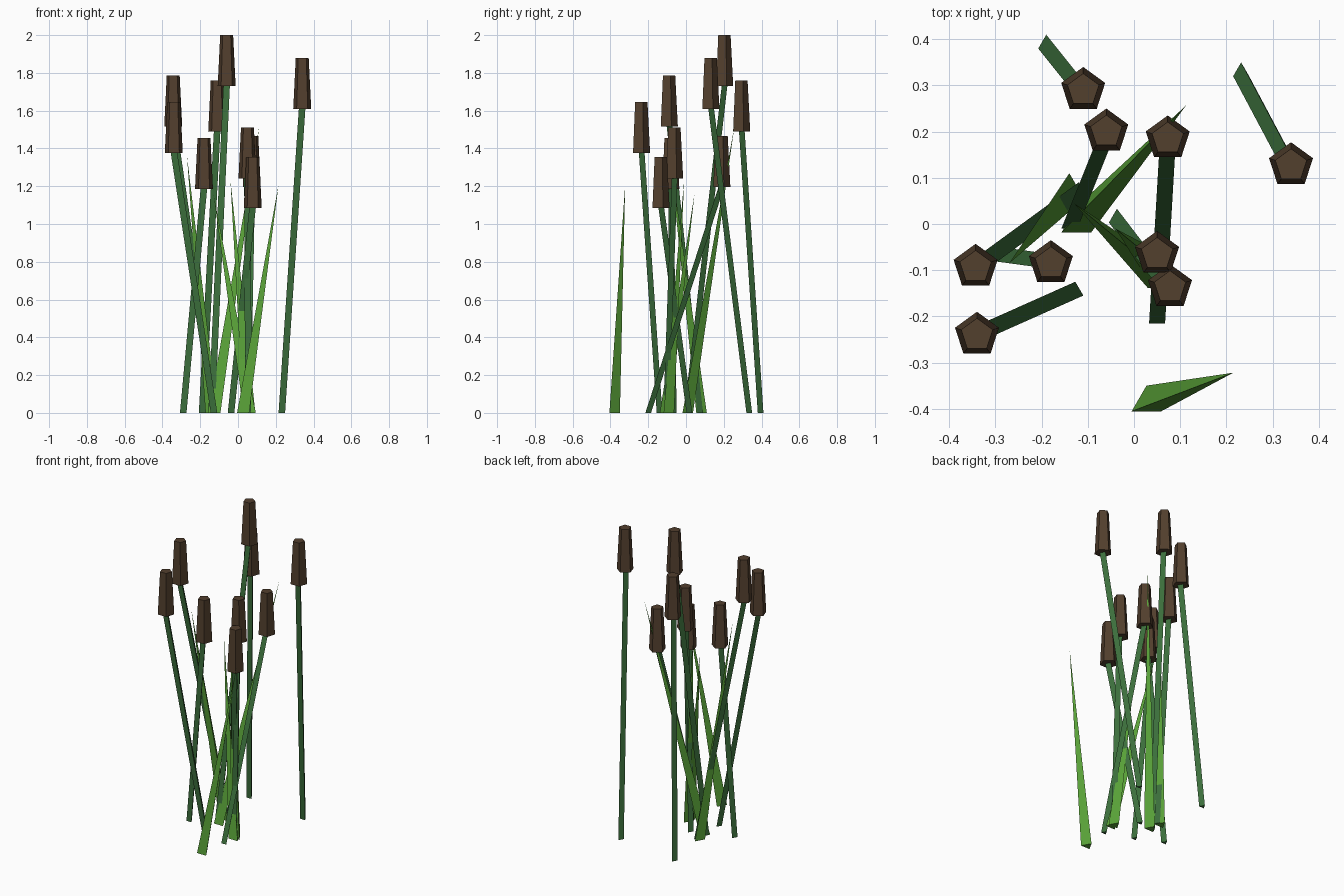
import bpy, bmesh
from math import cos, sin, pi

if "Cube" in bpy.data.objects:
    bpy.data.objects.remove(bpy.data.objects["Cube"])


def material(name, rgb):
    m = bpy.data.materials.new(name)
    m.diffuse_color = (*rgb, 1)
    m.use_nodes = True
    m.node_tree.nodes["Principled BSDF"].inputs["Base Color"].default_value = m.diffuse_color
    return m


STEM = material("stem_green", (0.045, 0.16, 0.045))
LEAF = material("leaf_green", (0.10, 0.36, 0.04))
HEAD = material("seed_brown", (0.085, 0.05, 0.027))


def sheared(name, sides, base, r0, top, r1, mat):
    """Flat-shaded prism between two horizontal polygons (r1 = 0 gives a point)."""
    bm = bmesh.new()

    def ring(c, r):
        return [bm.verts.new((c[0] + r * cos(pi / 2 + 2 * pi * i / sides),
                              c[1] + r * sin(pi / 2 + 2 * pi * i / sides), c[2]))
                for i in range(sides)]

    low = ring(base, r0)
    bm.faces.new(low[::-1])
    high = ring(top, r1) if r1 else [bm.verts.new(top)]
    if r1:
        bm.faces.new(high)
    for i in range(sides):
        j = (i + 1) % sides
        bm.faces.new((low[i], low[j], high[j], high[i]) if r1
                     else (low[i], low[j], high[0]))
    me = bpy.data.meshes.new(name)
    bm.to_mesh(me)
    bm.free()
    me.materials.append(mat)
    bpy.context.collection.objects.link(bpy.data.objects.new(name, me))


# Cattails: stem foot x, y, then head x, y and z of the head's underside
cattails = [
    (-0.19, 0.39, -0.11, 0.29, 1.49),
    (-0.14, 0.00, -0.06, 0.20, 1.73),
    (0.05, -0.205, 0.073, 0.185, 1.195),
    (0.232, 0.33, 0.34, 0.127, 1.61),
    (-0.12, 0.07, -0.343, -0.093, 1.515),
    (-0.29, -0.07, -0.18, -0.085, 1.185),
    (-0.127, -0.145, -0.34, -0.24, 1.375),
    (0.055, -0.11, 0.05, -0.065, 1.24),
    (-0.037, 0.013, 0.078, -0.137, 1.085),
]
for n, (x0, y0, x1, y1, z) in enumerate(cattails, 1):
    sheared(f"stem_{n}", 3, (x0, y0, 0), 0.02, (x1, y1, z + 0.01), 0.02, STEM)
    sheared(f"seed_head_{n}", 5, (x1, y1, z), 0.05, (x1, y1, z + 0.27), 0.036, HEAD)

# Leaves: foot x, y, then tip x, y, z
leaves = [
    (0.027, -0.387, 0.215, -0.322, 1.21),
    (-0.125, 0.00, 0.113, 0.257, 1.52),
    (-0.14, 0.073, -0.27, -0.085, 1.36),
    (0.062, -0.12, -0.13, 0.045, 1.16),
    (0.06, -0.10, -0.04, -0.01, 1.23),
]
for n, (x0, y0, x1, y1, z) in enumerate(leaves, 1):
    sheared(f"leaf_{n}", 3, (x0, y0, 0), 0.037, (x1, y1, z), 0, LEAF)
